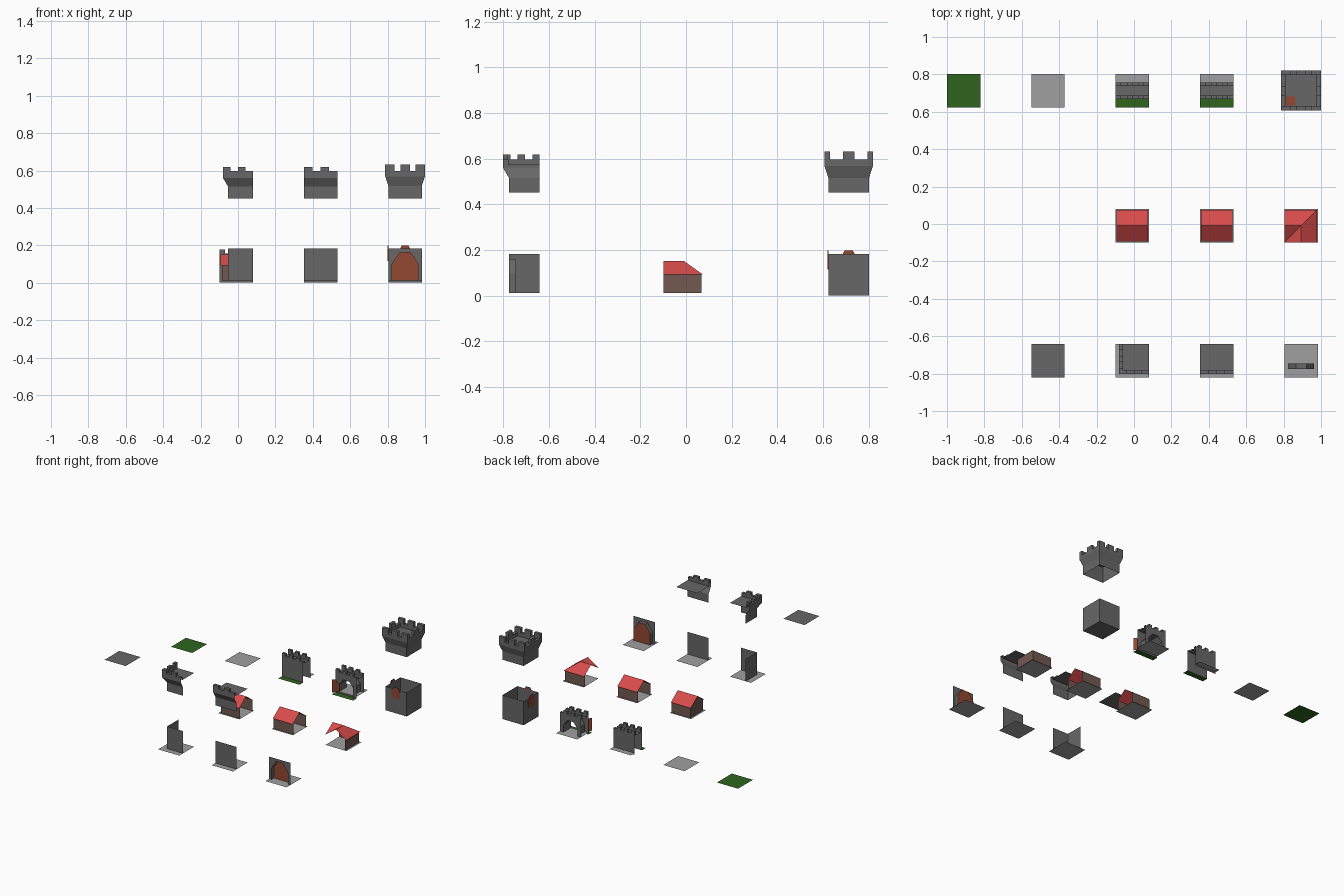
import bpy, bmesh, math
from mathutils import Vector

cube = bpy.data.objects.get("Cube")
if cube:
    bpy.data.objects.remove(cube, do_unlink=True)


def material(name, r, g, b):
    m = bpy.data.materials.new(name)
    m.use_nodes = True
    m.diffuse_color = (r, g, b, 1)
    m.node_tree.nodes["Principled BSDF"].inputs["Base Color"].default_value = (r, g, b, 1)
    return m


STONE = material("dark stone", .135, .135, .135)
PAVING = material("light paving", .35, .35, .35)
GRASS = material("grass green", .028, .13, .014)
ROOF = material("roof red", .68, .07, .07)
TIMBER = material("house brown", .17, .10, .08)
DOOR = material("door brown", .29, .065, .03)

# Grid of the kit and the shared heights
H = .089
COLS = [-.911, -.46, -.009, .442, .8935]
BACK, MID, FRONT = .713, -.009, -.7305
GROUND, WALL_TOP, UPPER, DECK, CRENEL = .0125, .182, .451, .573, .597
T = H / 2


def build(name, mat, faces, at):
    """Make an object from a list of polygons placed at a tile centre."""
    bm = bmesh.new()
    for f in faces:
        bm.faces.new([bm.verts.new(p) for p in f])
    bmesh.ops.remove_doubles(bm, verts=bm.verts, dist=1e-5)
    bmesh.ops.recalc_face_normals(bm, faces=bm.faces)
    me = bpy.data.meshes.new(name)
    bm.to_mesh(me)
    bm.free()
    me.materials.append(mat)
    ob = bpy.data.objects.new(name, me)
    ob.location = (at[0], at[1], 0)
    bpy.context.collection.objects.link(ob)
    return ob


def flat(x0, x1, y0, y1, z):
    return [[(x0, y0, z), (x1, y0, z), (x1, y1, z), (x0, y1, z)]]


def box(x0, x1, y0, y1, z0, z1):
    lo, hi = flat(x0, x1, y0, y1, z0)[0], flat(x0, x1, y0, y1, z1)[0]
    return [lo, hi] + strip(lo, hi, True)


def strip(a, b, closed=False):
    n = len(a)
    return [[a[i], a[(i + 1) % n], b[(i + 1) % n], b[i]] for i in range(n if closed else n - 1)]


# Plan paths at distance d from the tile centre
def straight(d):
    return [(-H, -d), (H, -d)]


def corner(d):
    return [(-d, H), (-d, -d), (H, -d)]


def square(d):
    return [(-d, d), (-d, -d), (d, -d), (d, d)]


def sweep(profile, path, closed=False):
    rows = [[(x, y, z) for x, y in path(d)] for d, z in profile]
    return [f for a, b in zip(rows, rows[1:]) for f in strip(a, b, closed)]


def arch(half, top_half, base, spring, top):
    """Outline of a chamfered arch in x and z, left foot to right foot."""
    side = [(half, base), (half, spring), (top_half, top)]
    return [(-x, z) for x, z in side] + side[::-1]


def arched_wall(outline, y, top):
    base = outline[0][1]
    pts = outline + [(H, base), (H, top), (-H, top), (-H, base)]
    return [[(x, y, z) for x, z in pts]]


def upright(outline, y):
    return [(x, y, z) for x, z in outline]


# Plain floor tiles
build("grass_tile", GRASS, flat(-H, H, -H, H, 0), (COLS[0], BACK))
build("paving_tile", PAVING, flat(-H, H, -H, H, GROUND), (COLS[1], BACK))
build("upper_floor_tile", STONE, flat(-H, H, -H, H, DECK), (COLS[1], FRONT))
for row in (MID, FRONT):
    for x in COLS[2:]:
        build("base_tile", PAVING, flat(-H, H, -H, H, GROUND), (x, row))

# Free-standing walls with a parapet on both sides, the second one with a gate
gate = arch(.058, .025, GROUND, .07, .11)
for x, has_gate in ((COLS[2], False), (COLS[3], True)):
    at = (x, BACK)
    faces = flat(-H, H, -.025, .025, .14)
    for s in (-1, 1):
        if has_gate:
            faces += arched_wall(gate, s * T, .157)
        else:
            faces += [[(-H, s * T, 0), (H, s * T, 0), (H, s * T, .157), (-H, s * T, .157)]]
        y0, y1 = sorted((s * T, s * .025))
        faces += flat(-H, H, y0, y1, .157)
        faces += [[(-H, s * .025, .14), (H, s * .025, .14), (H, s * .025, .157), (-H, s * .025, .157)]]
        step = H / 3
        for i in range(3):
            left = -H + 2 * i * step
            faces += box(left, left + step, y0, y1, .157, .177)
    if has_gate:
        faces += strip(upright(gate, -T), upright(gate, T))
        faces += [[(-H, -T, 0), (H, -T, 0), (H, -T, GROUND), (-H, -T, GROUND)]]
    build("gate_wall" if has_gate else "outer_wall", STONE, faces, at)
    build("wall_grass", GRASS, flat(-H, H, -H, -T, 0), at)
    build("wall_paving", PAVING, flat(-H, H, -T if has_gate else T, H, GROUND), at)

# Gate leaves standing open
leaf = [(0, GROUND), (.055, GROUND), (.055, .11), (.033, .11), (0, .07)]
for s in (-1, 1):
    faces = [[(s * (.058 + u * .56), -T - u * .75, z) for u, z in leaf]]
    build("gate_leaf", DOOR, faces, (COLS[3], BACK))

# Tower base: open box with a narrow door on two sides
tower = (COLS[4], BACK)
build("tower_base", STONE, flat(-H, H, -H, H, 0) + sweep([(H, 0), (H, WALL_TOP)], square, True), tower)
door = arch(.035, .018, .115, .165, .198)
for turn in (0, -math.pi / 2):
    a, b = upright(door, -H - .005), upright(door, -H - .0005)
    plate = build("tower_door", DOOR, [a, b] + strip(a, b, True), tower)
    plate.rotation_euler.z = turn

# Tower crown with flared parapet, merlons and hatch
R, INNER = .1065, .083
crown = [(H, UPPER), (H, .516), (R, .569), (R, CRENEL), (INNER, CRENEL), (INNER, .569)]
faces = sweep(crown, square, True) + flat(-INNER, INNER, -INNER, INNER, .569)
for s in (-1, 1):
    w0, w1 = sorted((s * R, s * INNER))
    for i in range(3):
        left = -R + .0815 * i
        faces += box(left, left + .05, w0, w1, CRENEL, .632)
    faces += box(w0, w1, -.025, .025, CRENEL, .632)
build("tower_crown", STONE, faces, tower)
build("tower_hatch", DOOR, box(-.08, -.031, -.08, -.031, .5695, .573), tower)

# Inner walls: lower storeys
lower = [(T, GROUND), (T, WALL_TOP)]
build("corner_wall", STONE, sweep(lower, corner), (COLS[2], FRONT))
build("straight_wall", STONE, sweep(lower, straight), (COLS[3], FRONT))
portal = arch(.0695, .028, GROUND, .10, .161)
faces = arched_wall(portal, -T, WALL_TOP) + strip(upright(portal, -T), upright(portal, -.015))
build("door_wall", STONE, faces, (COLS[4], FRONT))
build("portal_door", DOOR, [upright(portal, -.015)], (COLS[4], FRONT))

# Inner walls: battlements with their decks
OUT, IN, TOP = .0712, .05, .618
flare = [(T, UPPER), (T, .515), (OUT, .56), (OUT, CRENEL), (IN, CRENEL), (IN, DECK)]
faces = sweep(flare, straight) + flat(-H, H, -IN, H, DECK)
for left in (-H, 0):
    faces += box(left, left + T, -OUT, -IN, CRENEL, TOP)
build("straight_battlement", STONE, faces, (COLS[3], FRONT))

faces = sweep(flare, corner) + flat(-IN, H, -IN, H, DECK)
seg = (H + OUT) / 4
for left in (-OUT, -OUT + 2 * seg):
    faces += box(left, left + seg, -OUT, -IN, CRENEL, TOP)
seg = (H + OUT) / 5
for i in (0, 2, 4):
    low = -OUT + i * seg
    faces += box(-OUT, -IN, low, low + seg, CRENEL, TOP)
build("corner_battlement", STONE, faces, (COLS[2], FRONT))

# Straight houses: the first has a closed gable on its right end
EAVE, RIDGE, W, E = .092, .152, .076, .084
for x, end, name in ((COLS[2], -W, "end_house"), (COLS[3], -E, "middle_house")):
    at = (x, MID)
    walls, roof = [], []
    for s in (-1, 1):
        walls += [[(end, s * W, GROUND), (E, s * W, GROUND), (E, s * W, .097), (end, s * W, .097)]]
        roof += [[(-E, 0, RIDGE), (E, 0, RIDGE), (E, s * E, EAVE), (-E, s * E, EAVE)]]
    if end == -W:
        walls += [[(end, -W, GROUND), (end, W, GROUND), (end, W, .097), (end, 0, .151), (end, -W, .097)]]
    build(name + "_walls", TIMBER, walls, at)
    build(name + "_roof", ROOF, roof, at)

# Corner house: one wing towards its right, one towards the front
wall = [(-H, W, GROUND), (W, W, GROUND), (W, W, .097), (-H, W, .097)]
slopes = [[(-H, 0, RIDGE), (0, 0, RIDGE), (E, E, EAVE), (-H, E, EAVE)],
          [(-H, 0, RIDGE), (0, 0, RIDGE), (-H, -H, EAVE)]]


def mirrored(polys):
    return polys + [[(y, x, z) for x, y, z in p] for p in polys]


build("corner_house_walls", TIMBER, mirrored([wall]), (COLS[4], MID))
build("corner_house_roof", ROOF, mirrored(slopes), (COLS[4], MID))
